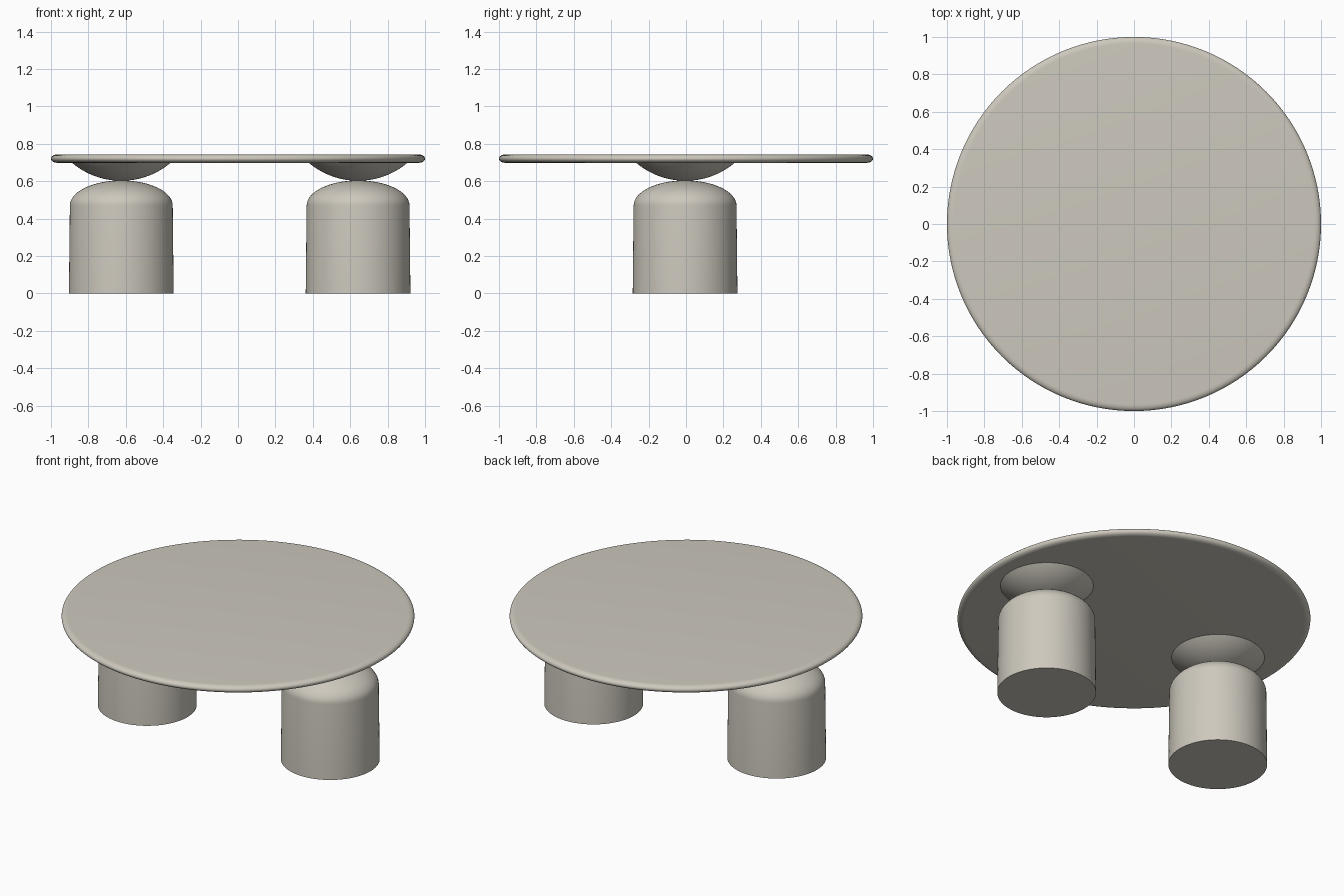
import bpy, bmesh, math

if "Cube" in bpy.data.objects:
    bpy.data.objects.remove(bpy.data.objects["Cube"])

stone = bpy.data.materials.new("warm grey stone")
stone.diffuse_color = (0.61, 0.58, 0.51, 1)
stone.use_nodes = True
stone.node_tree.nodes["Principled BSDF"].inputs["Base Color"].default_value = stone.diffuse_color


def lathe(name, profile, centre=(0, 0), segments=96):
    """Spin an (r, z) profile, listed bottom to top, around a vertical axis."""
    bm = bmesh.new()
    rings = []
    for r, z in profile:
        if r < 1e-6:
            rings.append([bm.verts.new((0, 0, z))])
        else:
            rings.append([bm.verts.new((r * math.cos(2 * math.pi * i / segments),
                                        r * math.sin(2 * math.pi * i / segments), z))
                          for i in range(segments)])
    for a, b in zip(rings, rings[1:]):
        for i in range(segments):
            j = (i + 1) % segments
            if len(a) == 1:
                bm.faces.new((a[0], b[j], b[i]))
            elif len(b) == 1:
                bm.faces.new((a[i], a[j], b[0]))
            else:
                bm.faces.new((a[i], a[j], b[j], b[i]))
    if len(rings[0]) > 1:
        bm.faces.new(rings[0][::-1])
    if len(rings[-1]) > 1:
        bm.faces.new(rings[-1])
    bmesh.ops.recalc_face_normals(bm, faces=bm.faces)
    mesh = bpy.data.meshes.new(name)
    bm.to_mesh(mesh)
    bm.free()
    ob = bpy.data.objects.new(name, mesh)
    ob.location = (*centre, 0)
    mesh.materials.append(stone)
    bpy.context.collection.objects.link(ob)
    bpy.context.view_layer.objects.active = ob
    ob.select_set(True)
    bpy.ops.object.shade_smooth_by_angle(angle=math.radians(35))
    ob.select_set(False)


def arc(r0, z0, a, b, start, end, steps):
    """Points of an ellipse arc, angles in degrees."""
    angles = [math.radians(start + (end - start) * i / steps) for i in range(steps + 1)]
    return [(r0 + a * math.cos(t), z0 + b * math.sin(t)) for t in angles]


# Round top with a softly rounded rim
lathe("table_top", arc(0.965, 0.7205, 0.035, 0.0225, -90, 90, 12), segments=128)

for side, x in (("left", -0.624), ("right", 0.642)):
    # Slightly tapered column with a domed head
    lathe(side + "_leg", [(0.280, 0)] + arc(0, 0.47, 0.275, 0.134, 0, 90, 16), (x, -0.005))
    # Shallow bowl between the column and the top
    R = 0.41
    lim = math.degrees(math.asin(0.267 / R))
    lathe(side + "_bowl", arc(0, 0.602 + R, R, R, -90, -90 + lim, 12) + [(0.267, 0.705)],
          (x, -0.003))
